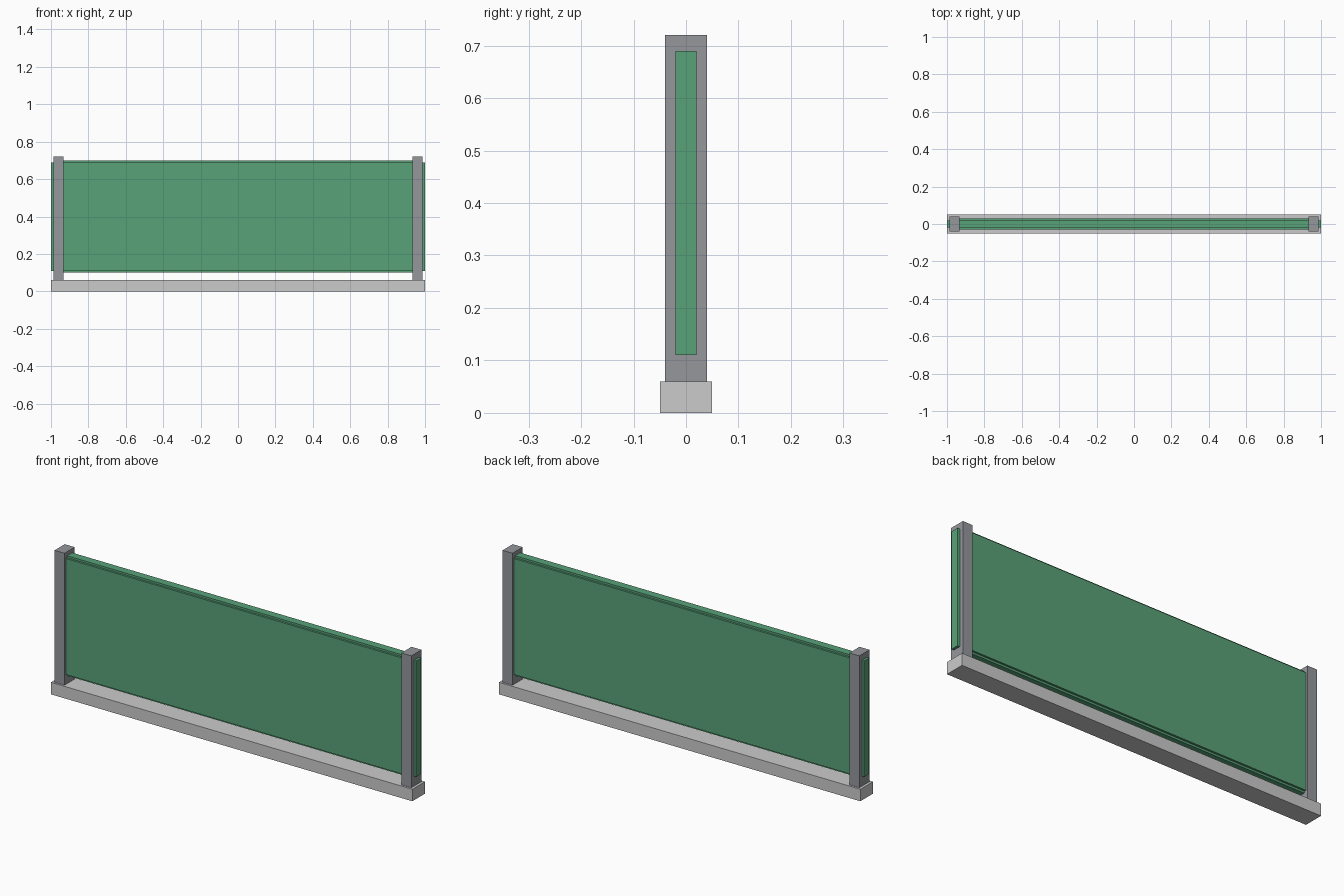
import bpy

if "Cube" in bpy.data.objects:
    bpy.data.objects.remove(bpy.data.objects["Cube"])

green = bpy.data.materials.new("green_panel")
green.diffuse_color = (0.10, 0.36, 0.19, 1)
green.use_nodes = True
green.node_tree.nodes["Principled BSDF"].inputs["Base Color"].default_value = green.diffuse_color


def box(name, x, y, z, mat=None):
    """Box from (min, max) ranges along each axis."""
    bpy.ops.mesh.primitive_cube_add(size=1)
    ob = bpy.context.object
    ob.name = name
    for v in ob.data.vertices:
        for i, (lo, hi) in enumerate((x, y, z)):
            v.co[i] = lo if v.co[i] < 0 else hi
    if mat:
        ob.data.materials.append(mat)
    return ob


# Base rail
box("base_rail", (-1, 1), (-0.05, 0.05), (0, 0.06))

# End posts
for side, x in (("left", (-0.987, -0.932)), ("right", (0.932, 0.987))):
    post = box(side + "_post", x, (-0.04, 0.04), (0.06, 0.72))
    steel = bpy.data.materials.get("steel") or bpy.data.materials.new("steel")
    steel.diffuse_color = (0.30, 0.31, 0.33, 1)
    steel.use_nodes = True
    steel.node_tree.nodes["Principled BSDF"].inputs["Base Color"].default_value = steel.diffuse_color
    post.data.materials.append(steel)

# Panel with stepped edges: core through the posts, thick face, top and bottom lip
box("panel_core", (-1, 1), (-0.02, 0.02), (0.11, 0.69), green)
box("panel_face", (-0.98, 0.98), (-0.03, 0.03), (0.11, 0.69), green)
box("panel_lip", (-0.98, 0.98), (-0.02, 0.02), (0.10, 0.70), green)
